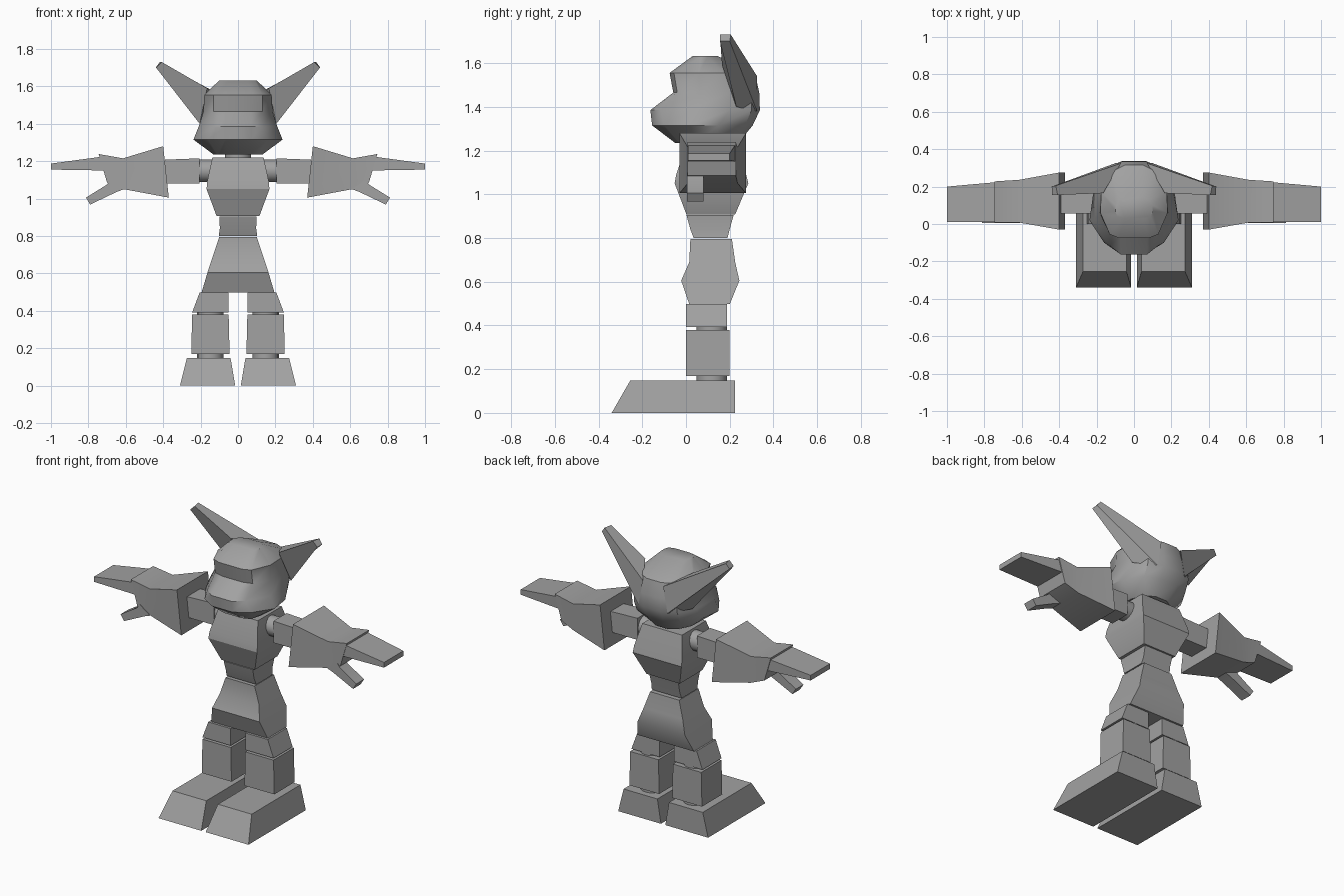
import bpy, bmesh, math
from mathutils import Matrix, Vector

if "Cube" in bpy.data.objects:
    bpy.data.objects.remove(bpy.data.objects["Cube"])

grey = bpy.data.materials.new("plain grey")
grey.use_nodes = True
grey.diffuse_color = (0.36, 0.36, 0.36, 1)
grey.node_tree.nodes["Principled BSDF"].inputs["Base Color"].default_value = (0.36, 0.36, 0.36, 1)


def finish(name, bm, angle=30):
    bmesh.ops.recalc_face_normals(bm, faces=bm.faces)
    mesh = bpy.data.meshes.new(name)
    bm.to_mesh(mesh)
    bm.free()
    mesh.materials.append(grey)
    obj = bpy.data.objects.new(name, mesh)
    bpy.context.collection.objects.link(obj)
    bpy.ops.object.select_all(action='DESELECT')
    obj.select_set(True)
    bpy.context.view_layer.objects.active = obj
    bpy.ops.object.shade_smooth_by_angle(angle=math.radians(angle))
    return obj


def loft(name, rings, side=1, angle=30):
    """Skin a list of closed point rings and cap both ends."""
    bm = bmesh.new()
    loops = [[bm.verts.new((x * side, y, z)) for x, y, z in ring] for ring in rings]
    n = len(loops[0])
    for a, b in zip(loops, loops[1:]):
        for i in range(n):
            j = (i + 1) % n
            bm.faces.new((a[i], a[j], b[j], b[i]))
    bm.faces.new(loops[0])
    bm.faces.new(loops[-1])
    return finish(name, bm, angle)


def slab(x0, x1, y0, y1, z):
    """Level rectangular section for upright parts."""
    return [(x0, y0, z), (x1, y0, z), (x1, y1, z), (x0, y1, z)]


def section(top, bottom, y0, y1):
    """Section for sideways parts, given as top and bottom (x, z)."""
    return [(top[0], y0, top[1]), (top[0], y1, top[1]),
            (bottom[0], y1, bottom[1]), (bottom[0], y0, bottom[1])]


def joint(name, centre, radius, length, axis='Z'):
    bm = bmesh.new()
    turn = Matrix.Rotation(math.pi / 2, 4, 'Y') if axis == 'X' else Matrix()
    bmesh.ops.create_cone(bm, cap_ends=True, segments=16, radius1=radius, radius2=radius,
                          depth=length, matrix=Matrix.Translation(Vector(centre)) @ turn)
    return finish(name, bm)


# Torso
loft("pelvis", [slab(-w, w, y0, y1, z) for w, y0, y1, z in (
    (.195, .015, .2, .497), (.163, -.022, .244, .605),
    (.135, .015, .225, .69), (.1, .02, .21, .795))], angle=40)
loft("waist", [slab(-w, w, y0, y1, z) for w, y0, y1, z in (
    (.103, .035, .19, .8), (.097, .02, .2, .84), (.1, .002, .218, .905))])
loft("chest", [slab(-w, w, y0, y1, z) for w, y0, y1, z in (
    (.115, .002, .225, .908), (.168, -.052, .285, 1.05), (.165, -.045, .275, 1.09),
    (.137, 0, .235, 1.22))])
joint("neck", (0, .11, 1.23), .07, .05)

# Head: half sections run from the face round to the back
head_rings = []
for z, half in (
        (1.235, ((.06, -.05), (.11, -.03), (.13, .04), (.13, .13), (.09, .21), (.04, .24))),
        (1.315, ((.07, -.155), (.16, -.1), (.238, .02), (.22, .15), (.15, .27), (.06, .305))),
        (1.385, ((.07, -.163), (.13, -.115), (.21, .02), (.205, .2), (.15, .3), (.06, .338))),
        (1.465, ((.07, -.058), (.13, -.04), (.185, .06), (.18, .2), (.14, .3), (.06, .335))),
        (1.555, ((.08, -.075), (.13, -.055), (.18, .06), (.175, .17), (.12, .28), (.05, .315))),
        (1.632, ((.05, .03), (.09, .04), (.1, .07), (.1, .1), (.08, .13), (.04, .145)))):
    right = [(x, y, z) for x, y in half]
    head_rings.append(right + [(-x, y, z) for x, y, z in reversed(right)])
loft("head", head_rings, angle=38)

for side, label in ((1, "left"), (-1, "right")):
    # Ear
    loft(label + "_ear", [
        [(.165, .165, 1.59), (.07, .325, 1.54), (.1, .325, 1.38), (.205, .23, 1.4)],
        [(.408, .155, 1.73), (.418, .205, 1.73), (.44, .2, 1.7), (.438, .155, 1.7)]], side)

    # Leg and foot
    loft(label + "_foot", [slab(.015, .31, -.34, .225, 0),
                           slab(.04, .273, -.255, .225, .148)], side)
    joint(label + "_ankle", (side * .148, .118, .16), .07, .04)
    loft(label + "_shin", [slab(.045, .25, 0, .2, .168),
                           slab(.05, .245, 0, .2, .38)], side)
    joint(label + "_knee", (side * .148, .118, .385), .07, .04)
    loft(label + "_thigh", [slab(.05, .245, 0, .188, .392),
                            slab(.05, .205, 0, .188, .498)], side)
    joint(label + "_hip", (side * .125, .11, .5), .06, .05)

    # Arm
    joint(label + "_shoulder", (side * .18, .12, 1.148), .06, .1, 'X')
    loft(label + "_arm", [section((.205, 1.215), (.205, 1.08), .056, .185),
                          section((.39, 1.208), (.39, 1.08), .056, .185)], side)
    joint(label + "_wrist", (side * .395, .12, 1.148), .055, .06, 'X')

    # Hand
    loft(label + "_palm", [section((.4, 1.28), (.37, 1.005), -.03, .275),
                           section((.615, 1.215), (.61, 1.05), .008, .236),
                           section((.745, 1.238), (.7, 1.085), .008, .228)], side)
    loft(label + "_fingers", [section((.72, 1.225), (.7, 1.15), .01, .225),
                              section((1, 1.187), (1, 1.155), .01, .2)], side)
    loft(label + "_thumb", [section((.68, 1.1), (.61, 1.05), .005, .08),
                            section((.7, 1.075), (.65, 1.035), .005, .08),
                            section((.813, 1.005), (.79, .968), .005, .08)], side)
